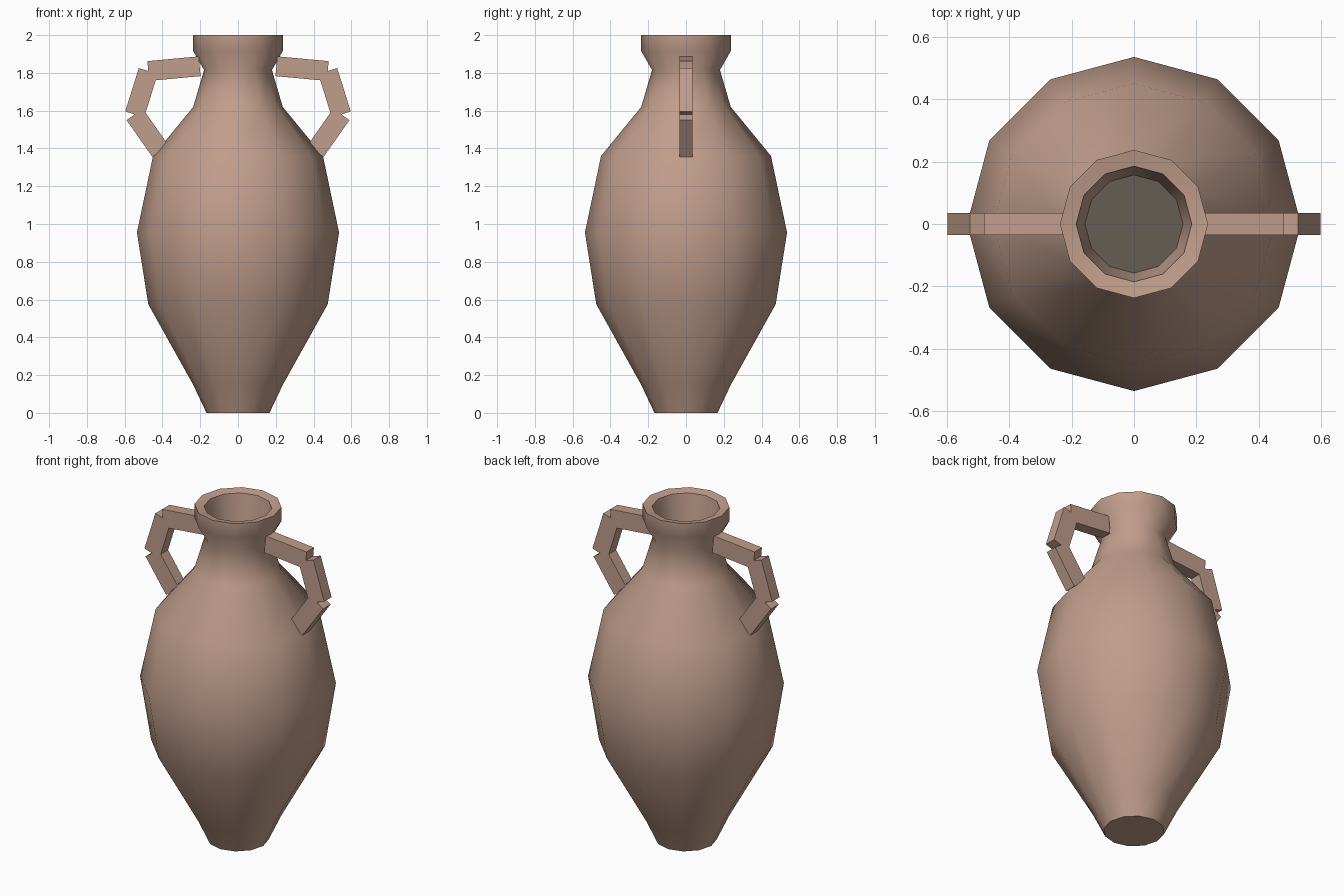
import bpy, bmesh, math
from mathutils import Vector, Matrix

if "Cube" in bpy.data.objects:
    bpy.data.objects.remove(bpy.data.objects["Cube"])

SIDES = 12


def material(name, color):
    m = bpy.data.materials.new(name)
    m.diffuse_color = color
    m.use_nodes = True
    m.node_tree.nodes["Principled BSDF"].inputs["Base Color"].default_value = m.diffuse_color
    return m


clay = material("clay", (0.53, 0.34, 0.26, 1))
dark = material("dark_inside", (0.13, 0.11, 0.09, 1))


def finish(name, bm, mat, smooth=None):
    bmesh.ops.recalc_face_normals(bm, faces=bm.faces)
    mesh = bpy.data.meshes.new(name)
    bm.to_mesh(mesh)
    bm.free()
    mesh.materials.append(mat)
    obj = bpy.data.objects.new(name, mesh)
    bpy.context.collection.objects.link(obj)
    if smooth:
        bpy.ops.object.select_all(action='DESELECT')
        bpy.context.view_layer.objects.active = obj
        obj.select_set(True)
        bpy.ops.object.shade_smooth_by_angle(angle=math.radians(smooth))
    return obj


# Lathed body: foot, belly, shoulder, neck, lip and inner throat
profile = [(0.167, 0), (0.238, 0.15), (0.475, 0.575), (0.535, 0.955), (0.45, 1.36),
           (0.237, 1.62), (0.18, 1.815), (0.237, 1.915), (0.237, 2.0),
           (0.185, 1.99), (0.157, 1.80)]
bm = bmesh.new()
rings = []
for r, z in profile:
    rings.append([bm.verts.new((r * math.cos(2 * math.pi * i / SIDES),
                                r * math.sin(2 * math.pi * i / SIDES), z))
                  for i in range(SIDES)])
for a, b in zip(rings, rings[1:]):
    for i in range(SIDES):
        j = (i + 1) % SIDES
        bm.faces.new((a[i], a[j], b[j], b[i]))
bm.faces.new(rings[0])
bm.faces.new(rings[-1])
body = finish("jar_body", bm, clay, 50)

# Dark floor closing the throat
body.data.materials.append(dark)
for p in body.data.polygons:
    if len(p.vertices) == SIDES and p.center.z > 1:
        p.material_index = 1

# Handles: three straight bars each, mirrored left and right
path = [(0.203, 1.835), (0.475, 1.81), (0.547, 1.58), (0.41, 1.385)]
for side, label in ((1, "right"), (-1, "left")):
    bm = bmesh.new()
    for (x0, z0), (x1, z1) in zip(path, path[1:]):
        p, q = Vector((side * x0, 0, z0)), Vector((side * x1, 0, z1))
        d = q - p
        turn = Matrix.Rotation(-math.atan2(d.z, d.x), 4, 'Y')
        size = Matrix.Diagonal((d.length, 0.07, 0.105, 1))
        bmesh.ops.create_cube(bm, size=1,
                              matrix=Matrix.Translation((p + q) / 2) @ turn @ size)
    finish(label + "_handle", bm, clay)
